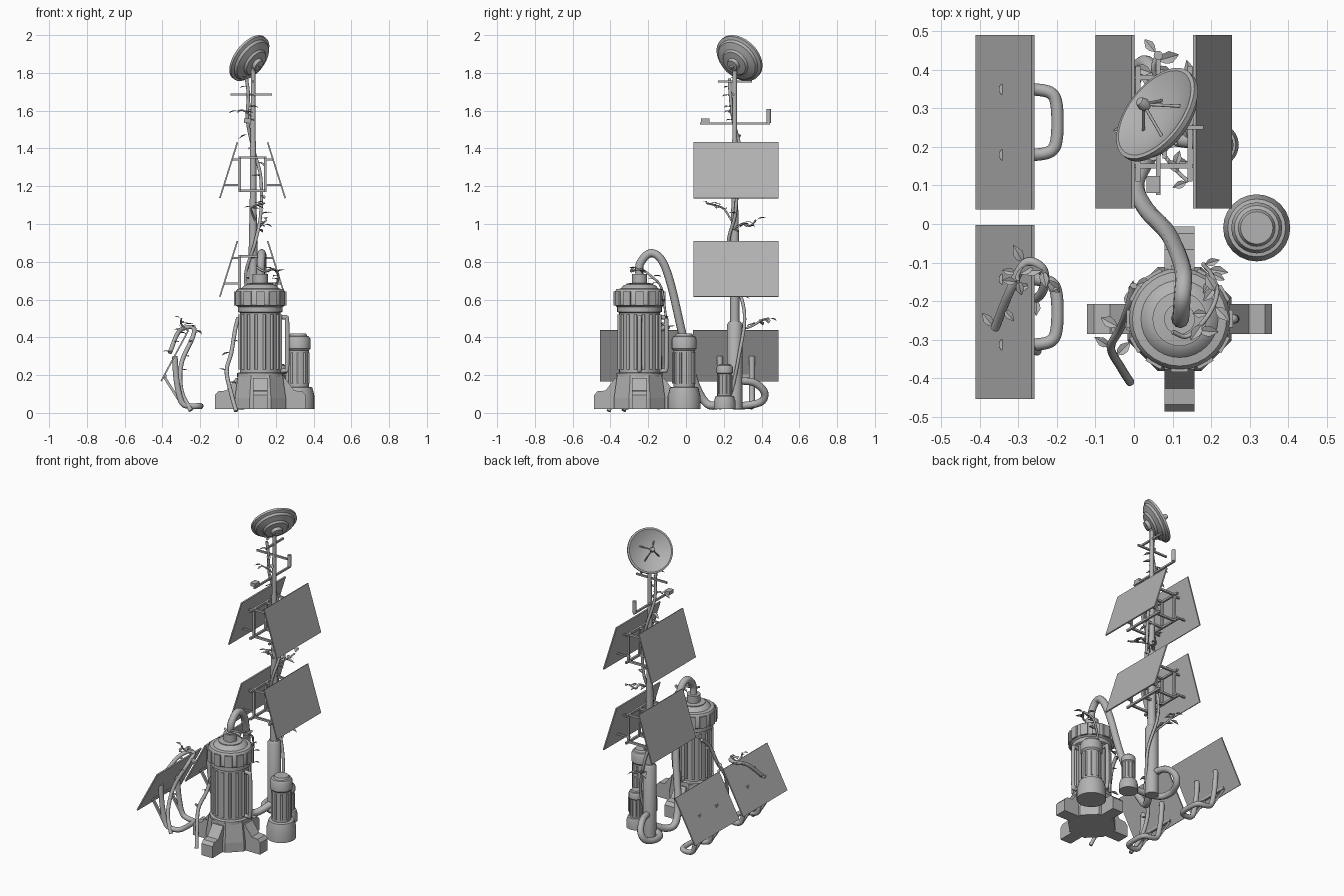
import bpy, bmesh, math, random
from mathutils import Vector, Matrix

random.seed(4)
cube = bpy.data.objects.get("Cube")
if cube:
    bpy.data.objects.remove(cube)

grey = bpy.data.materials.new("plain_grey")
grey.use_nodes = True
grey.diffuse_color = (0.45, 0.45, 0.45, 1)
grey.node_tree.nodes["Principled BSDF"].inputs["Base Color"].default_value = (0.45, 0.45, 0.45, 1)


def finish(name, bm, smooth=False):
    bmesh.ops.recalc_face_normals(bm, faces=bm.faces)
    me = bpy.data.meshes.new(name)
    bm.to_mesh(me)
    bm.free()
    me.materials.append(grey)
    ob = bpy.data.objects.new(name, me)
    bpy.context.collection.objects.link(ob)
    if smooth:
        bpy.ops.object.select_all(action='DESELECT')
        ob.select_set(True)
        bpy.context.view_layer.objects.active = ob
        bpy.ops.object.shade_smooth_by_angle(angle=math.radians(35))
    return ob


def lathe(name, profile, at=(0, 0, 0), sides=32, axis=(0, 0, 1), turn=0):
    bm = bmesh.new()
    vs = [bm.verts.new((r, 0, z)) for r, z in profile]
    es = [bm.edges.new(p) for p in zip(vs, vs[1:])]
    bmesh.ops.spin(bm, geom=vs + es, axis=(0, 0, 1), cent=(0, 0, 0), angle=2 * math.pi, steps=sides)
    bmesh.ops.remove_doubles(bm, verts=bm.verts, dist=1e-4)
    rot = Vector(axis).to_track_quat('Z', 'Y').to_matrix().to_4x4()
    bm.transform(Matrix.Translation(at) @ rot @ Matrix.Rotation(turn, 4, 'Z'))
    return finish(name, bm, sides > 12)


def bars(name, pairs, w, d=None):
    bm = bmesh.new()
    for p, q in pairs:
        p, q = Vector(p), Vector(q)
        m = Matrix.Translation((p + q) / 2) @ (q - p).to_track_quat('Z', 'Y').to_matrix().to_4x4()
        bmesh.ops.create_cube(bm, size=1, matrix=m @ Matrix.Diagonal((w, d or w, (q - p).length, 1)))
    return finish(name, bm)


def sample(pts, n=8):
    # smooth path through the points
    p = [Vector(v) for v in pts]
    p = [2 * p[0] - p[1]] + p + [2 * p[-1] - p[-2]]
    out = []
    for a, b, c, d in zip(p, p[1:], p[2:], p[3:]):
        for i in range(n):
            t = i / n
            out.append(0.5 * (2 * b + (c - a) * t + (2 * a - 5 * b + 4 * c - d) * t * t
                              + (3 * b - a - 3 * c + d) * t ** 3))
    return out + [p[-2]]


def tube(name, pts, r):
    path = sample(pts)
    cu = bpy.data.curves.new(name, 'CURVE')
    cu.dimensions = '3D'
    cu.bevel_depth, cu.bevel_resolution, cu.use_fill_caps = r, 3, True
    sp = cu.splines.new('POLY')
    sp.points.add(len(path) - 1)
    for s, v in zip(sp.points, path):
        s.co = (*v, 1)
    cu.materials.append(grey)
    ob = bpy.data.objects.new(name, cu)
    bpy.context.collection.objects.link(ob)
    bpy.ops.object.select_all(action='DESELECT')
    ob.select_set(True)
    bpy.context.view_layer.objects.active = ob
    bpy.ops.object.convert(target='MESH')
    bpy.ops.object.shade_smooth_by_angle(angle=math.radians(45))
    return path


def vine(name, pts, r, leaves, size=0.05, start=0.2):
    path = tube(name + "_stem", pts, r)
    bm = bmesh.new()
    for i in range(leaves):
        f = start + (1 - start) * (i + 1) / leaves
        root = path[int(f * (len(path) - 1))]
        a = random.uniform(0, 2 * math.pi)
        out = Vector((math.cos(a), math.sin(a), random.uniform(-0.2, 0.6))).normalized()
        side = out.cross((0, 0, 1)).normalized()
        up = side.cross(out)
        s = size * random.uniform(0.8, 1.2)
        rows = []
        for t, w in ((0.15, 0.02), (0.4, 0.2), (0.65, 0.24), (0.85, 0.12), (1, 0.01)):
            mid = root + out * t * s - up * t * t * s * 0.3
            rows.append([bm.verts.new(mid + side * k * w * s + up * abs(k) * w * s * 0.4)
                         for k in (-1, 0, 1)])
        for u, v in zip(rows, rows[1:]):
            for k in (0, 1):
                bm.faces.new((u[k], u[k + 1], v[k + 1], v[k]))
    finish(name + "_leaves", bm, True)


def ring(cx, cy, count, r, z0, z1):
    pairs = []
    for i in range(count):
        a = 2 * math.pi * (i + 0.5) / count
        x, y = cx + r * math.cos(a), cy + r * math.sin(a)
        pairs.append(((x, y, z0), (x, y, z1)))
    return pairs


# Main tank
TX, TY = 0.118, -0.246
lathe("tank_base", [(0, .02), (.146, .02), (.146, .08), (.128, .2), (0, .2)], (TX, TY, 0), 8, turn=math.pi / 8)
lathe("tank_body", [(0, .19), (.122, .19), (.122, .21), (.108, .215), (.108, .53), (.118, .535), (.118, .56),
                    (.132, .57), (.132, .64), (.122, .655), (.1, .658), (.085, .675), (.07, .68), (.07, .685),
                    (.04, .688), (.04, .735), (0, .735)], (TX, TY, 0))
for i, (x0, z0, z1) in enumerate([(TX, 0.23, 0.52)]):
    for j, p in enumerate(ring(TX, TY, 16, 0.11, z0, z1)):
        tube(f"tank_rib_{j}", p, 0.008)

# Chunky blocks around the tank collar
bm = bmesh.new()
for i in range(12):
    m = Matrix.Translation((TX, TY, .605)) @ Matrix.Rotation(i * math.pi / 6, 4, 'Z')
    bmesh.ops.create_cube(bm, size=1, matrix=m @ Matrix.Translation((.127, 0, 0)) @ Matrix.Diagonal((.022, .045, .075, 1)))
finish("collar_blocks", bm)

# Four feet
foot = [(.08, .02), (.24, .02), (.24, .095), (.222, .115), (.18, .118), (.13, .185), (.08, .185)]
for i in range(4):
    bm = bmesh.new()
    f = bm.faces.new([bm.verts.new((x, -.039, z)) for x, z in foot])
    ext = bmesh.ops.extrude_face_region(bm, geom=[f])
    bmesh.ops.translate(bm, vec=(0, .078, 0), verts=[v for v in ext["geom"] if isinstance(v, bmesh.types.BMVert)])
    bm.transform(Matrix.Translation((TX, TY, 0)) @ Matrix.Rotation(i * math.pi / 2, 4, 'Z'))
    finish(f"tank_foot_{i}", bm)

# Side pipes of the tank
for i, (dx, dy) in enumerate(((1, 0), (0, 1))):
    tube(f"tank_side_pipe_{i}", [(TX + dx * r, TY + dy * r, z) for r, z in
         ((.1, .505), (.13, .505), (.142, .48), (.142, .25), (.13, .225), (.1, .225))], 0.012)


# Smaller tanks
def small_tank(name, x, y, s, h):
    prof = [(0, 0), (.087, 0), (.087, .07), (.075, .115), (.057, .118), (.057, .31), (.066, .32), (.066, .37),
            (.058, .385), (.048, .388), (.042, .4), (0, .4)]
    lathe(name, [(r * s, z * h) for r, z in prof], (x, y, .02), 24)
    for j, p in enumerate(ring(x, y, 10, .058 * s, .02 + .135 * h, .02 + .3 * h)):
        tube(f"{name}_rib_{j}", p, 0.006 * s)


small_tank("small_tank", 0.318, -0.01, 1, 1)
small_tank("tiny_tank", 0.215, 0.205, 0.65, 0.6)

# Mast
PX, PY = 0.08, 0.258
lathe("mast_base", [(0, .02), (.04, .02), (.04, .47), (.03, .485), (0, .485)], (PX, PY, 0), 20)
lathe("mast", [(0, .45), (.025, .45), (.023, .9), (.018, 1.1), (.016, 1.42), (.013, 1.45), (.012, 1.83), (0, 1.83)],
      (PX, PY, 0), 16)
bars("mast_crossarms", [((-.04, .25, 1.685), (.18, .25, 1.685)), ((PX, .17, 1.755), (PX, .35, 1.755)),
                        ((.063, .075, 1.532), (.063, .445, 1.532))], 0.011)
bars("sensor_box", [((.05, .08, 1.547), (.05, .125, 1.547))], 0.035, 0.022)
lathe("sensor_can", [(0, 1.535), (.012, 1.535), (.012, 1.61), (0, 1.61)], (.063, .437, 0), 14)

# Panels with frames on the mast
for tag, z in (("lower", 0.615), ("upper", 1.137)):
    for side, s in (("right", -1), ("left", 1)):
        bars(f"{tag}_panel_{side}", [((.077 + s * .173, .265, z), (.077 + s * .08, .265, z + .295))], 0.45, 0.008)
    lo, hi = z + .04, z + .215
    frame = []
    for y in (.15, .27, .38):
        for h in (lo, hi):
            frame.append(((.005, y, h), (.15, y, h)))
        for x in (.01, .145):
            frame.append(((x, y, lo), (x, y, hi)))
    for x in (.01, .145):
        for h in (lo, hi):
            frame.append(((x, .11, h), (x, .41, h)))
    bars(f"{tag}_frame", frame, 0.013)
    arms = [((.077 + s * .06, y, h), (.077 + s * reach, y, h)) for s in (-1, 1) for y in (.15, .38)
            for h, reach in ((z + .07, .15), (z + .205, .108))]
    bars(f"{tag}_panel_arms", arms, 0.01)

# Ground panels on bent tube legs
for tag, cy in (("front", -.228), ("rear", .264)):
    bars(f"ground_panel_{tag}", [((-.407, cy, .168), (-.262, cy, .438))], 0.452, 0.008)
    half = [(-.335, .085, .3), (-.325, .085, .17), (-.3, .085, .06), (-.26, .085, .036), (-.215, .075, .036), (-.2, .04, .036)]
    pts = [(x, cy + y, z) for x, y, z in half] + [(x, cy - y, z) for x, y, z in reversed(half)]
    tube(f"ground_leg_{tag}", pts, 0.016)
    bars(f"ground_strut_{tag}", [((-.39, cy + o, .19), (-.295, cy + o, .04)) for o in (-.085, .085)]
         + [((-.385, cy - .1, .195), (-.385, cy + .1, .195))], 0.014)

# Dish
C, N = Vector((.055, .287, 1.882)), Vector((-.68, .52, .52)).normalized()
lathe("dish", [(0, -.035), (.04, -.031), (.08, -.02), (.115, -.005), (.128, .002), (.138, 0), (.138, -.014), (.122, -.022),
               (.115, -.036), (.078, -.05), (.07, -.062), (.035, -.066), (.03, -.085), (0, -.085)], C, 40, N)
u = N.orthogonal().normalized()
tip = C + N * .045
for i in range(4):
    d = Matrix.Rotation(i * math.pi / 2, 3, N) @ u
    tube(f"dish_strut_{i}", [tip, C + d * .065 - N * .025], 0.004)
lathe("dish_feed", [(0, -.02), (.012, -.016), (.017, 0), (.012, .016), (0, .02)], tip, 16, N)
tube("dish_mount", [C - N * .08, (PX, PY, 1.82)], 0.016)

# Hoses
tube("main_hose", [(TX, TY, .72), (TX + .003, -.243, .79), (.125, -.19, .845), (.128, -.13, .81), (.115, -.08, .68),
                   (.085, -.02, .42), (.03, .04, .18), (.005, .1, .06), (.03, .16, .04), (PX, .24, .08)], 0.022)
tube("loop_hose", [(PX, .27, .17), (.06, .36, .16), (.035, .415, .11), (.01, .4, .06), (-.01, .32, .04),
                   (.03, .24, .04), (.215, .205, .05)], 0.02)

# Vines
vine("mast_vine", [(.11, .24, .1), (.13, .28, .3), (.08, .31, .52), (.04, .26, .72), (.09, .225, .9), (.12, .26, 1.05),
                   (.12, .275, 1.25), (.08, .285, 1.4), (.05, .25, 1.55), (.055, .235, 1.68), (.045, .23, 1.77)], .009, 16, .055)
vine("front_sprig", [(.09, .24, 1.02), (.07, .2, 1.08), (.1, .15, 1.1), (.14, .11, 1.11)], .005, 6)
vine("rear_sprig", [(.1, .26, .98), (.13, .3, 1.0), (.12, .34, .99), (.15, .37, 1.02)], .005, 6)
vine("low_sprig", [(.08, .29, .44), (.07, .35, .46), (.05, .4, .49), (.06, .44, .5)], .006, 6, .06)
vine("upper_sprig", [(.07, .25, 1.57), (.03, .23, 1.6), (.0, .24, 1.6)], .004, 4, .045)
vine("tank_vine", [(-.01, -.41, .009), (-.035, -.37, .1), (-.06, -.32, .22), (-.035, -.27, .32), (-.015, -.22, .44),
                   (.0, -.16, .5)], .011, 8, .05)
vine("tank_top_vine", [(.1, -.28, .77), (.14, -.29, .75), (.19, -.24, .76), (.215, -.18, .72), (.2, -.13, .66),
                       (.18, -.105, .5)], .006, 10)
vine("ground_vine", [(-.25, -.33, .012), (-.3, -.29, .12), (-.3, -.23, .26), (-.24, -.18, .4), (-.235, -.12, .45),
                     (-.28, -.1, .45), (-.32, -.17, .42), (-.36, -.27, .32)], .012, 12, .05)
vine("ground_sprig", [(-.27, -.1, .44), (-.3, -.13, .47), (-.3, -.15, .5)], .005, 4)
